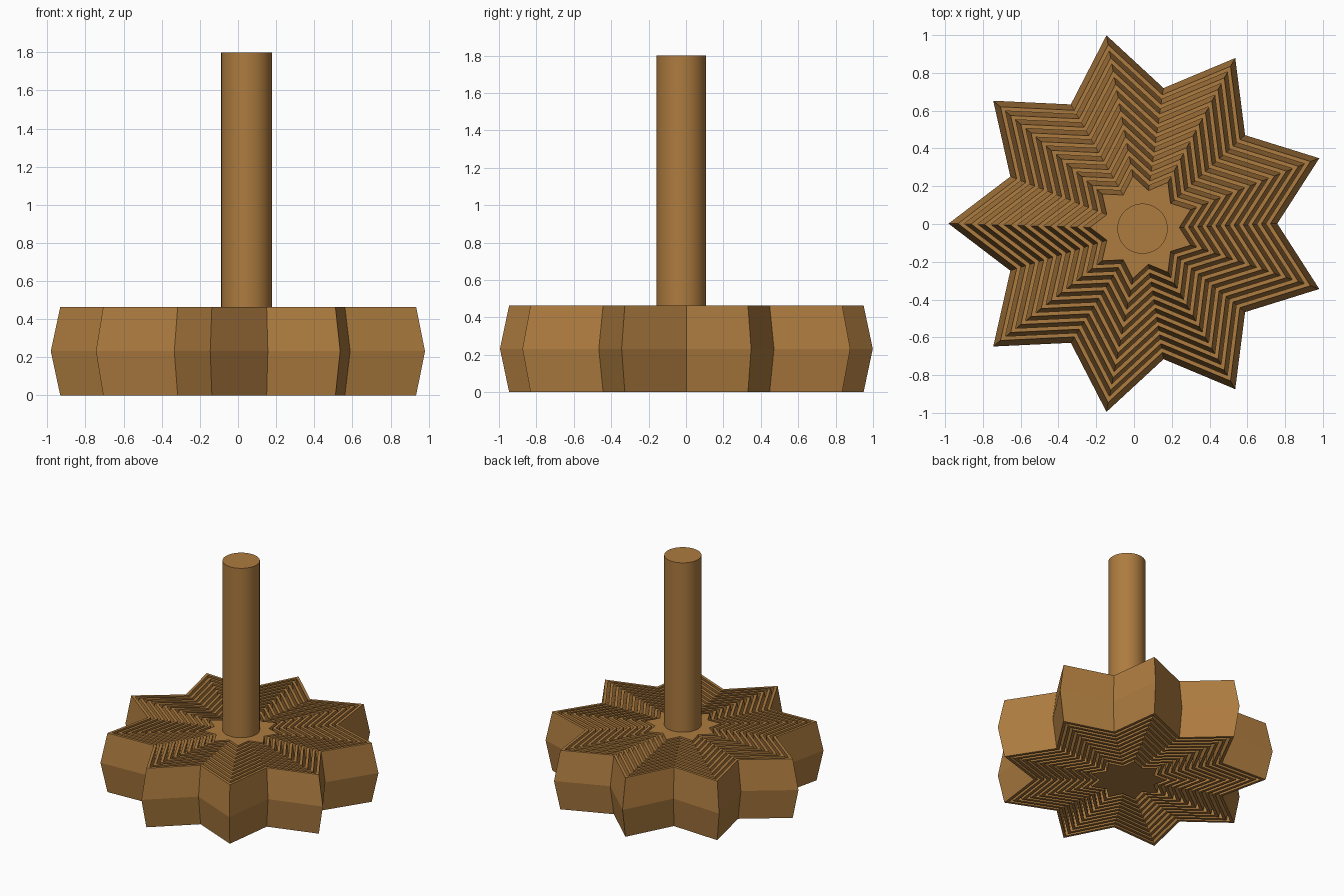
import bpy, bmesh, math

if "Cube" in bpy.data.objects:
    bpy.data.objects.remove(bpy.data.objects["Cube"])

POINTS, H = 9, 0.465          # star points, head height
VALLEY, BULGE = 0.72, 0.05    # valley/tip ratio, waist bulge at the tips
SHELLS, R_OUT, R_CORE = 10, 1.012, 0.325

wood = bpy.data.materials.new("brown")
wood.diffuse_color = (0.42, 0.20, 0.05, 1)
wood.use_nodes = True
wood.node_tree.nodes["Principled BSDF"].inputs["Base Color"].default_value = wood.diffuse_color


def star(bm, r, z, c):
    """Ring of star vertices with tip radius r."""
    ring = []
    for i in range(2 * POINTS):
        a = math.pi + i * math.pi / POINTS
        k = r if i % 2 == 0 else r * VALLEY
        ring.append(bm.verts.new((c[0] + k * math.cos(a), c[1] + k * math.sin(a), z)))
    return ring


def bridge(bm, a, b):
    n = len(a)
    for i in range(n):
        j = (i + 1) % n
        bm.faces.new((a[i], a[j], b[j], b[i]))


def star_body(name, r, c, thickness=None):
    """Bulged star: a hollow shell if thickness is given, otherwise solid."""
    bm = bmesh.new()
    levels = [(r - BULGE, 0), (r, H / 2), (r - BULGE, H)]
    rings = [star(bm, q, z, c) for q, z in levels]
    if thickness:
        rings += [star(bm, q - thickness, z, c) for q, z in reversed(levels)]
        rings.append(rings[0])
    else:
        bm.faces.new(rings[0])
        bm.faces.new(rings[-1])
    for a, b in zip(rings, rings[1:]):
        bridge(bm, a, b)
    bmesh.ops.recalc_face_normals(bm, faces=bm.faces)
    me = bpy.data.meshes.new(name)
    bm.to_mesh(me)
    bm.free()
    me.materials.append(wood)
    bpy.context.collection.objects.link(bpy.data.objects.new(name, me))


# nested star shells, drifting slightly off centre towards the core
pitch = (R_OUT - R_CORE) / SHELLS
for i in range(SHELLS + 1):
    t = i / SHELLS
    centre = (0.03 + 0.012 * t, 0.002 - 0.02 * t)
    if i < SHELLS:
        star_body(f"star_shell_{i + 1}", R_OUT - i * pitch, centre, pitch * 0.5)
    else:
        star_body("star_core", R_CORE, centre)

# handle
z0, z1 = H / 2, 1.8
bpy.ops.mesh.primitive_cylinder_add(vertices=48, radius=0.133, depth=z1 - z0,
                                    location=(0.045, -0.025, (z0 + z1) / 2))
handle = bpy.context.object
handle.name = "handle"
handle.data.materials.append(wood)
bpy.ops.object.shade_smooth_by_angle(angle=math.radians(30))
